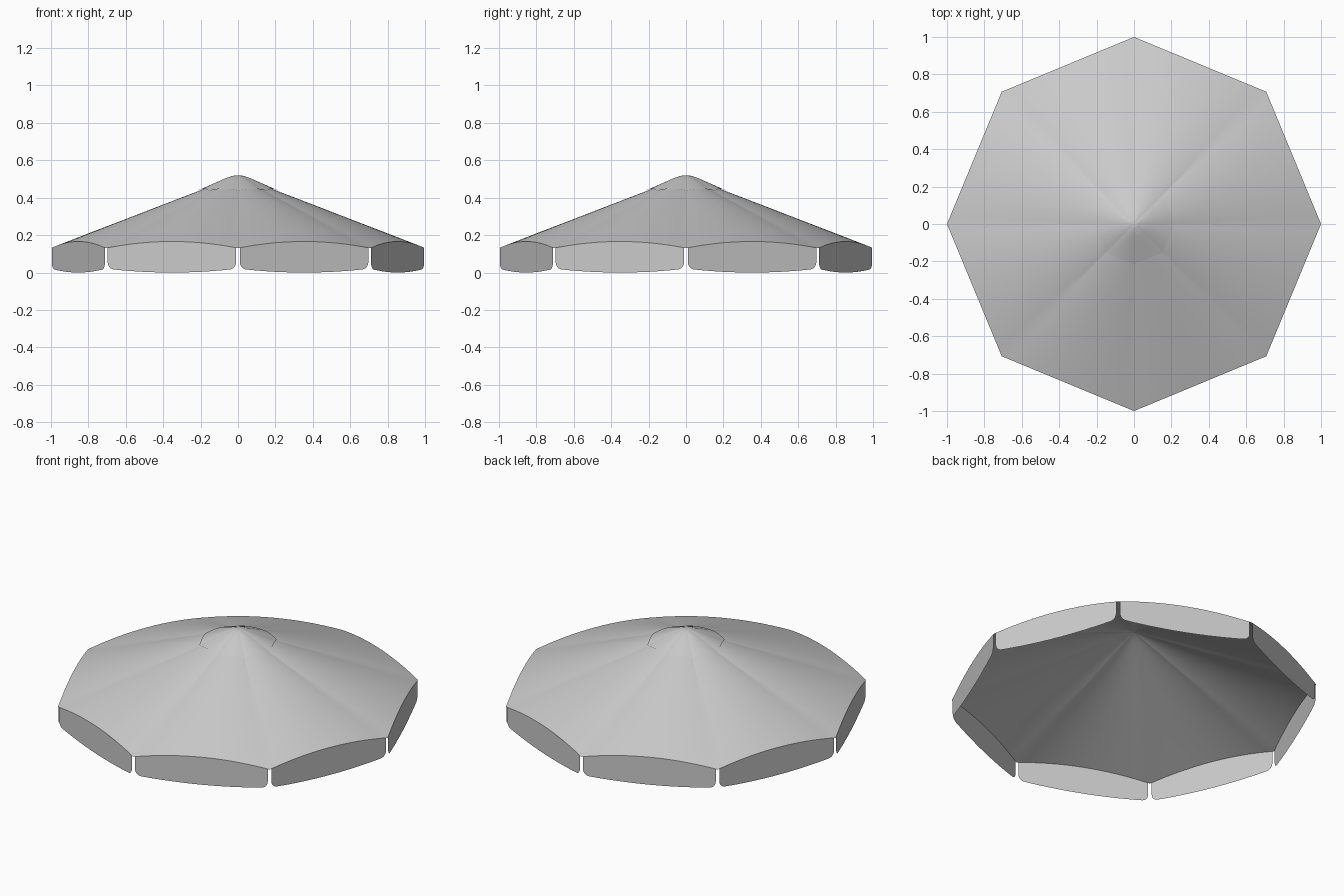
import bpy
from math import sin, cos, radians

if "Cube" in bpy.data.objects:
    bpy.data.objects.remove(bpy.data.objects["Cube"])

N = 8        # canopy panels
S = 16       # columns per panel


def lerp_profile(profile, r):
    for (r0, z0), (r1, z1) in zip(profile, profile[1:]):
        if r <= r1:
            return z0 + (z1 - z0) * (r - r0) / (r1 - r0)
    return profile[-1][1]


def edge_point(i, t, r):
    """Point on the straight octagon side i at fraction t, corner radius r."""
    a, b = radians(45 * i), radians(45 * (i + 1))
    return (r * (cos(a) * (1 - t) + cos(b) * t),
            r * (sin(a) * (1 - t) + sin(b) * t))


def bulge(r, t):
    return 0.036 * (1.5 * r - 0.5 * r * r) * (1 - (2 * t - 1) ** 2)


def make(name, verts, faces, angle):
    me = bpy.data.meshes.new(name)
    me.from_pydata(verts, [], faces)
    ob = bpy.data.objects.new(name, me)
    bpy.context.collection.objects.link(ob)
    bpy.ops.object.select_all(action='DESELECT')
    ob.select_set(True)
    bpy.context.view_layer.objects.active = ob
    bpy.ops.object.shade_smooth_by_angle(angle=radians(angle))
    return ob


def fabric_dome(name, profile, radii):
    """Octagonal dome with panels bulging between valley seams."""
    verts, faces = [(0, 0, profile[0][1])], []
    M = N * S
    for r in radii:
        for i in range(N):
            for k in range(S):
                t = k / S
                x, y = edge_point(i, t, r)
                verts.append((x, y, lerp_profile(profile, r) + bulge(r, t)))
    for j in range(M):
        faces.append((0, 1 + j, 1 + (j + 1) % M))
    for q in range(len(radii) - 1):
        a, b = 1 + q * M, 1 + (q + 1) * M
        for j in range(M):
            n = (j + 1) % M
            faces.append((a + j, b + j, b + n, a + n))
    return make(name, verts, faces, 8)


RIM = 0.13
# Main canopy
canopy_profile = [(0, 0.508), (0.04, 0.498), (0.2, 0.438), (0.6, 0.283), (1, RIM)]
fabric_dome("canopy", canopy_profile,
            [0.02, 0.04, 0.1, 0.2, 0.3, 0.4, 0.5, 0.6, 0.7, 0.8, 0.9, 1.0])

# Small cap over the top vent
cap_profile = [(0, 0.52), (0.02, 0.518), (0.04, 0.513), (0.07, 0.502),
               (0.11, 0.484), (0.215, 0.437)]
fabric_dome("vent_cap", cap_profile, [0.02, 0.04, 0.07, 0.11, 0.16, 0.215])

# Hanging valance flaps with rounded lower corners and slits at the ribs
side = 2 * sin(radians(22.5))
gap, rad, rows = 0.011, 0.035, 4
width = side - 2 * gap
xs = [rad * (1 - cos(radians(90 * k / 6))) for k in range(7)]
us = xs + [rad + (width - 2 * rad) * k / 16 for k in range(1, 16)] \
    + [width - x for x in reversed(xs)]
verts, faces = [], []
for i in range(N):
    base = len(verts)
    for u in us:
        t = (gap + u) / side
        x, y = edge_point(i, t, 1.0)
        top = RIM + bulge(1.0, t)
        low = 0.02 * (2 * u / width - 1) ** 2
        d = min(u, width - u)
        if d < rad:
            low += rad - max(0, rad ** 2 - (rad - d) ** 2) ** 0.5
        for k in range(rows + 1):
            verts.append((x, y, low + (top - low) * k / rows))
    for c in range(len(us) - 1):
        for k in range(rows):
            a = base + c * (rows + 1) + k
            b = a + rows + 1
            faces.append((a, b, b + 1, a + 1))
make("valance", verts, faces, 30)
